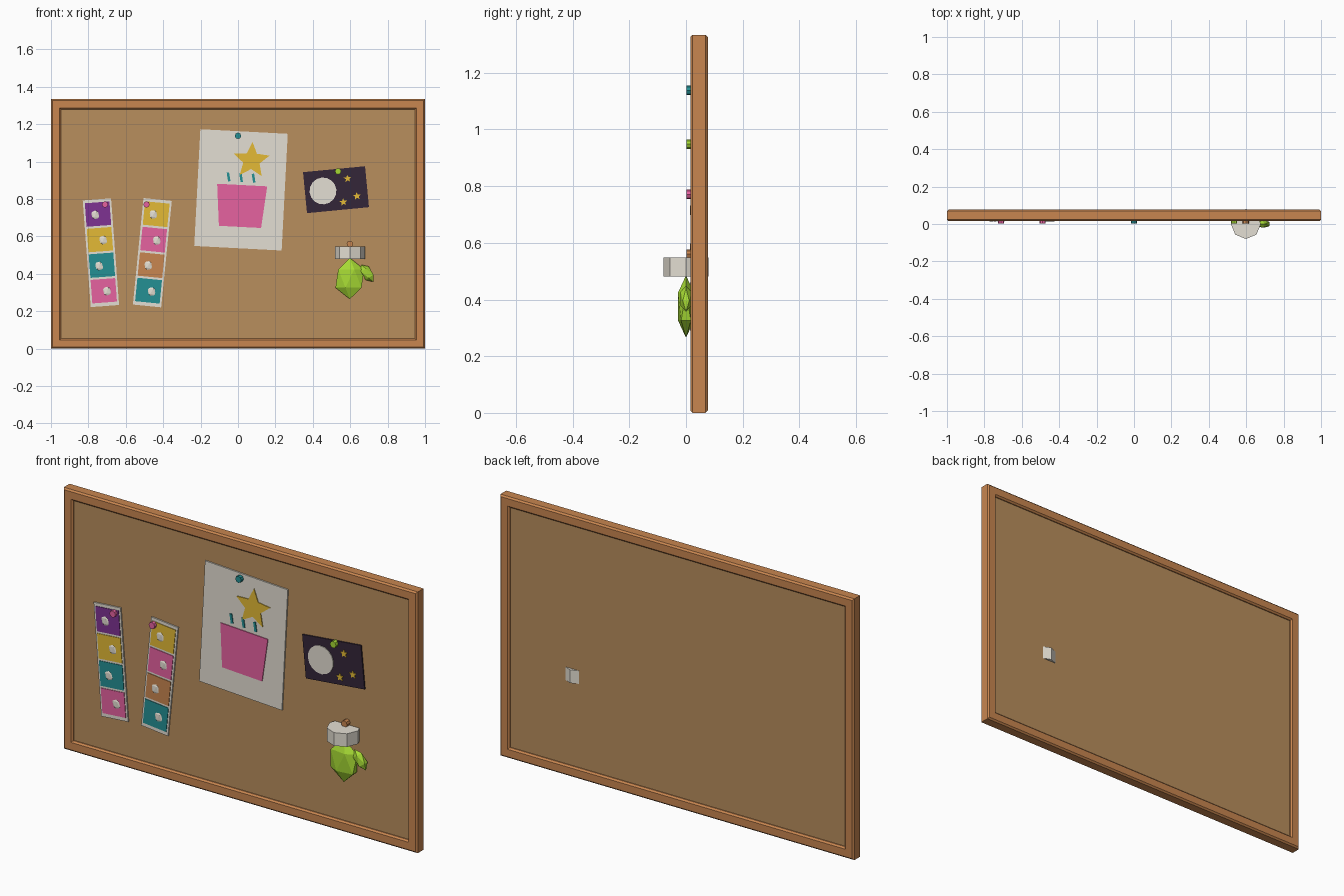
import bpy, bmesh
from math import sin, cos, pi, radians
from mathutils import Matrix, Vector

if "Cube" in bpy.data.objects:
    bpy.data.objects.remove(bpy.data.objects["Cube"])


def material(name, rgb):
    linear = [((c / 255 + 0.055) / 1.055) ** 2.4 for c in rgb] + [1]
    m = bpy.data.materials.new(name)
    m.use_nodes = True
    m.diffuse_color = linear
    m.node_tree.nodes["Principled BSDF"].inputs["Base Color"].default_value = linear
    return m


WOOD = material("wood", (200, 134, 80))
CORK = material("cork", (185, 142, 93))
WHITE = material("paper_white", (228, 223, 211))
PURPLE = material("purple", (126, 50, 146))
YELLOW = material("yellow", (227, 186, 54))
TEAL = material("teal", (36, 144, 148))
PINK = material("pink", (230, 98, 160))
NIGHT = material("night_violet", (52, 38, 56))
GREEN = material("lime_green", (166, 218, 52))

HEIGHT = 1.334
FRONT, BACK = 0.015, 0.077      # frame depth range
CORK_FRONT, CORK_BACK = 0.028, 0.064
PAPER, PRINT = 0.021, 0.017     # front planes of sheets and of printed shapes


def finish(name, bm, mat, matrix=Matrix()):
    bmesh.ops.recalc_face_normals(bm, faces=bm.faces)
    mesh = bpy.data.meshes.new(name)
    bm.to_mesh(mesh)
    bm.free()
    mesh.materials.append(mat)
    obj = bpy.data.objects.new(name, mesh)
    obj.matrix_world = matrix
    bpy.context.collection.objects.link(obj)
    return obj


def pose(x, z, clockwise=0, y=0):
    return Matrix.Translation((x, y, z)) @ Matrix.Rotation(radians(clockwise), 4, 'Y')


def plate(name, outline, y0, y1, mat, matrix=Matrix()):
    """Prism of an x-z outline, from y0 to y1."""
    bm = bmesh.new()
    near = [bm.verts.new((x, y0, z)) for x, z in outline]
    far = [bm.verts.new((x, y1, z)) for x, z in outline]
    bm.faces.new(near)
    bm.faces.new(far[::-1])
    for i in range(len(near)):
        j = (i + 1) % len(near)
        bm.faces.new((near[i], far[i], far[j], near[j]))
    return finish(name, bm, mat, matrix)


def rect(w, h):
    return [(-w / 2, -h / 2), (w / 2, -h / 2), (w / 2, h / 2), (-w / 2, h / 2)]


def ngon(n, r, r2=None):
    """Regular outline; alternating radii make a star."""
    return [((r2 if r2 and i % 2 else r) * sin(2 * pi * i / n),
             (r2 if r2 and i % 2 else r) * cos(2 * pi * i / n)) for i in range(n)]


def star(r):
    return ngon(10, r, r * 0.46)


def blob(name, radii, mat, matrix):
    bm = bmesh.new()
    bmesh.ops.create_icosphere(bm, subdivisions=1, radius=1)
    bmesh.ops.scale(bm, vec=Vector(radii), verts=bm.verts)
    return finish(name, bm, mat, matrix)


# Frame: chamfered profile (inset, depth) carried round the four corners
W, C = 0.054, 0.008
profile = [(0, FRONT + C), (C, FRONT), (W - C, FRONT), (W, FRONT + C),
           (W, BACK - C), (W - C, BACK), (C, BACK), (0, BACK - C)]
bm = bmesh.new()
rings = []
for sx, top in ((-1, 0), (1, 0), (1, 1), (-1, 1)):
    rings.append([bm.verts.new((sx * (1 - d), y, HEIGHT - d if top else d))
                  for d, y in profile])
for a in range(4):
    for i in range(len(profile)):
        r, s, j = rings[a], rings[(a + 1) % 4], (i + 1) % len(profile)
        bm.faces.new((r[i], r[j], s[j], s[i]))
finish("frame", bm, WOOD)

# Cork panel
plate("cork_panel", rect(1.92, HEIGHT - 0.08), CORK_FRONT, CORK_BACK, CORK,
      pose(0, HEIGHT / 2))

# Photo strips, photos listed from the top
strips = {
    "left_strip": (pose(-0.733, 0.513, -4.3), (PURPLE, YELLOW, TEAL, PINK)),
    "right_strip": (pose(-0.458, 0.513, 5.7), (YELLOW, PINK, WOOD, TEAL)),
}
for name, (at, colours) in strips.items():
    plate(name, rect(0.152, 0.572), PAPER, CORK_FRONT + 0.002, WHITE, at)
    for i, colour in enumerate(colours):
        z = 0.207 - i * 0.137
        side = 0.017 if i % 2 else -0.015
        plate(f"{name}_photo_{i + 1}", rect(0.132, 0.126), PRINT + 0.001, PAPER + 0.001,
              colour, at @ pose(0, z))
        blob(f"{name}_face_{i + 1}", (0.026, 0.008, 0.031), WHITE,
             at @ pose(side, z - 0.003, 0, PRINT + 0.004))

# Poster with star, candles and cake
poster = pose(0.016, 0.849, 3)
plate("poster", rect(0.468, 0.625), PAPER, CORK_FRONT + 0.002, WHITE, poster)
plate("poster_star", star(0.1), PRINT, PAPER + 0.001, YELLOW, poster @ pose(0.048, 0.16))
plate("cake", [(-0.113, -0.112), (0.113, -0.112), (0.134, 0.112), (-0.134, 0.112)],
      PRINT, PAPER + 0.001, PINK, poster @ pose(0.005, -0.086))
for i in range(3):
    plate(f"candle_{i + 1}", rect(0.013, 0.048), PRINT, PAPER + 0.001, TEAL,
          poster @ pose(-0.07 + 0.067 * i, 0.066, -12))

# Night sky card with moon and stars
card = pose(0.524, 0.85, -5.5)
plate("night_card", rect(0.333, 0.22), PAPER, CORK_FRONT + 0.002, NIGHT, card)
plate("moon", ngon(16, 0.072), PRINT, PAPER + 0.001, WHITE, card @ pose(-0.07, 0))
for i, (x, z) in enumerate(((0.067, 0.053), (0.108, -0.045), (0.033, -0.07))):
    plate(f"small_star_{i + 1}", star(0.021), PRINT, PAPER + 0.001, YELLOW,
          card @ pose(x, z))

# Hanging mitten: palm, thumb and cuff
blob("mitten_palm", (0.086, 0.033, 0.11), GREEN, pose(0.598, 0.375))
blob("mitten_thumb", (0.031, 0.022, 0.056), GREEN, pose(0.691, 0.403, -35))
bm = bmesh.new()
bmesh.ops.create_cone(bm, cap_ends=True, segments=8, radius1=0.08, radius2=0.08, depth=0.067)
finish("mitten_cuff", bm, WHITE, pose(0.598, 0.514))

# Push pins
pins = {"poster_pin": (0, 1.138, TEAL), "card_pin": (0.535, 0.948, GREEN),
        "left_strip_pin": (-0.711, 0.771, PINK), "right_strip_pin": (-0.489, 0.771, PINK),
        "mitten_pin": (0.598, 0.56, WOOD)}
for name, (x, z, colour) in pins.items():
    plate(name, ngon(8, 0.017), 0.002, CORK_FRONT + 0.004, colour, pose(x, z))
